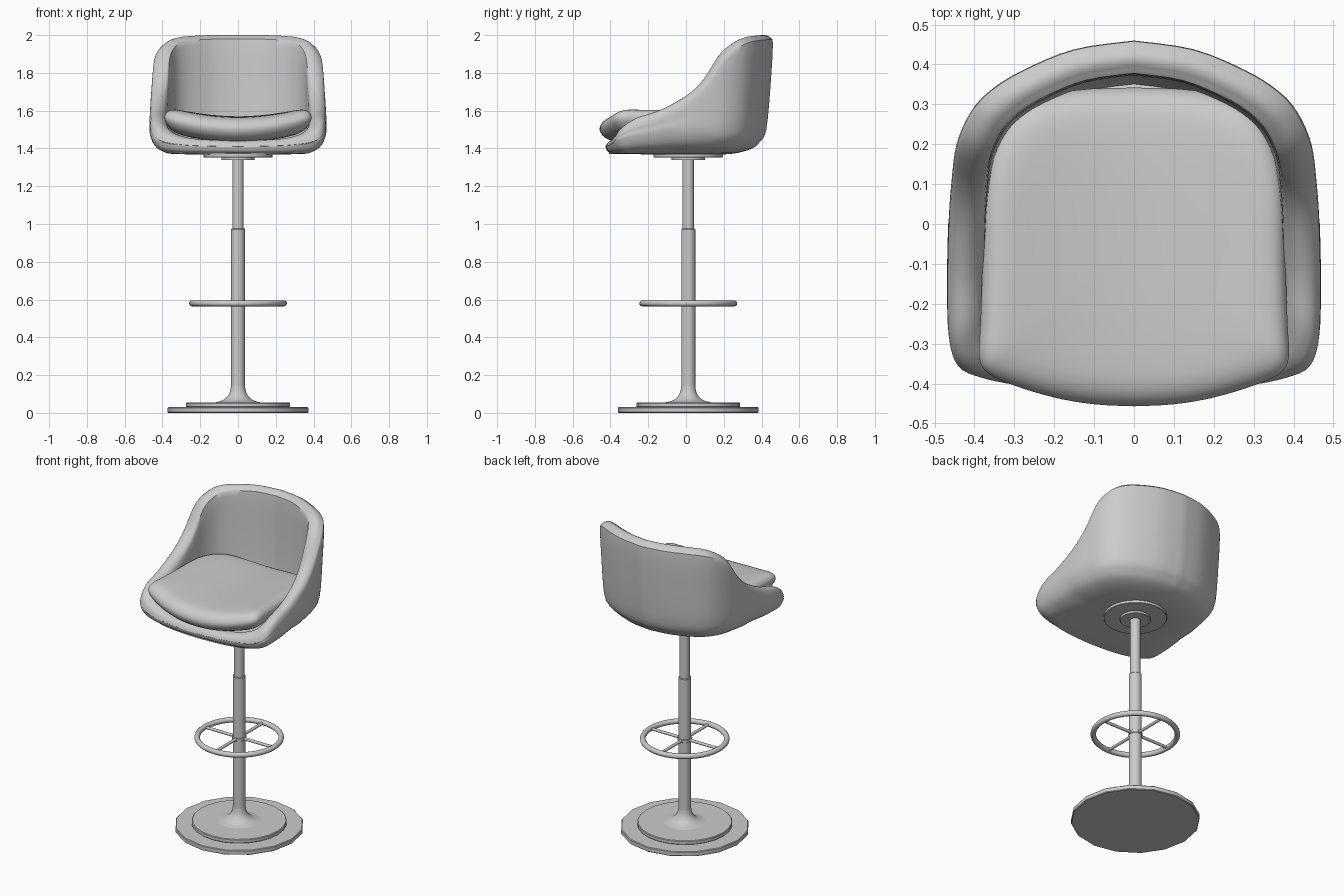
import bpy
import bmesh
import math

cube = bpy.data.objects.get("Cube")
if cube:
    bpy.data.objects.remove(cube, do_unlink=True)

grey = bpy.data.materials.new("light_grey")
grey.use_nodes = True
colour = (0.6, 0.6, 0.6, 1)
grey.diffuse_color = colour
grey.node_tree.nodes["Principled BSDF"].inputs["Base Color"].default_value = colour

POST_Y = 0.012
SHELL_Z = 1.37
CUSHION_Z = 1.435


def finish(obj, name, angle=35):
    obj.name = name
    obj.data.materials.append(grey)
    bpy.ops.object.select_all(action="DESELECT")
    obj.select_set(True)
    bpy.context.view_layer.objects.active = obj
    bpy.ops.object.shade_smooth_by_angle(angle=math.radians(angle))
    return obj


def smooth_path(points, steps):
    """Catmull-Rom curve through the points."""
    result = []
    last = len(points) - 1
    for i in range(last):
        a, b, c, d = (points[max(0, min(last, i + k))] for k in (-1, 0, 1, 2))
        for s in range(steps):
            t = s / steps
            result.append(tuple(
                q + 0.5 * t * (r - p + t * (2 * p - 5 * q + 4 * r - s4 + t * (3 * (q - r) + s4 - p)))
                for p, q, r, s4 in zip(a, b, c, d)))
    result.append(tuple(points[-1]))
    return result


def bridge(name, rings, angle=35):
    """Skin closed rings of equal length and cap both ends."""
    bm = bmesh.new()
    loops = [[bm.verts.new(p) for p in ring] for ring in rings]
    n = len(loops[0])
    for low, high in zip(loops, loops[1:]):
        for i in range(n):
            j = (i + 1) % n
            bm.faces.new((low[i], low[j], high[j], high[i]))
    bm.faces.new(loops[0])
    bm.faces.new(loops[-1])
    bmesh.ops.recalc_face_normals(bm, faces=bm.faces)
    mesh = bpy.data.meshes.new(name)
    bm.to_mesh(mesh)
    bm.free()
    obj = bpy.data.objects.new(name, mesh)
    bpy.context.collection.objects.link(obj)
    return finish(obj, name, angle)


def loft(name, half, section, centre_y, radius, lift):
    """Sweep a section (inset, height) around a mirrored half outline."""
    right = smooth_path(half, 4)
    outline = right + [(-p[0],) + p[1:] for p in right[-2:0:-1]]
    columns = []
    for p in outline:
        column = []
        for inset, z in smooth_path(section(p), 3):
            k = max(0.01, 1 - inset / radius)
            x, y = p[0] * k, centre_y + (p[1] - centre_y) * k
            column.append((x, y, z + lift * x * x))
        columns.append(column)
    return bridge(name, list(zip(*columns)))


def lathe(name, profile, segments):
    rings = []
    for r, z in profile:
        rings.append([(r * math.cos(math.tau * i / segments),
                       POST_Y + r * math.sin(math.tau * i / segments), z)
                      for i in range(segments)])
    return bridge(name, rings)


def disc(name, r, z0, z1, segments, bevel):
    return lathe(name, [(r - bevel, z0), (r, z0 + bevel), (r, z1 - bevel), (r - bevel, z1)], segments)


# Bucket shell: outline x, y and rim height, from front centre to back centre
rim = [(0, -.425, 1.44), (.15, -.42, 1.445), (.28, -.405, 1.455), (.38, -.385, 1.48),
       (.44, -.355, 1.52), (.463, -.28, 1.565), (.467, -.15, 1.605), (.464, 0, 1.68),
       (.458, .1, 1.765), (.445, .2, 1.9), (.41, .28, 1.96), (.36, .335, 1.985),
       (.28, .385, 1.995), (.15, .438, 2), (0, .46, 2)]


def shell_section(p):
    h = p[2] - SHELL_Z
    r = min(.13, .5 * h)          # lower corner
    c = min(.05, .4 * h)          # rounded rim
    lean = .1 * max(0, p[1])
    floor = min(.05, .5 * h)
    points = [(.4, 0), (1.5 * r + lean, 0), (.6 * r + lean, .2 * r), (.2 * r + lean, .5 * r),
              (.8 * lean, r), (.3 * lean, (r + h - c) / 2), (0, h - c), (.013, h - .3 * c),
              (.045, h), (.077, h - .3 * c), (.09, h - c), (.095, (floor + h - c) / 2 + .01),
              (.11, floor + .1 * r), (.16, floor), (.45, floor)]
    return [(d, SHELL_Z + z) for d, z in points]


loft("seat_shell", rim, shell_section, .02, .465, 0)

# Seat cushion, dished across its width
pad = [(0, -.457), (.1, -.452), (.2, -.435), (.3, -.405), (.365, -.375), (.388, -.335),
       (.385, -.25), (.38, -.1), (.378, .05), (.365, .15), (.33, .24), (.27, .3),
       (.15, .335), (0, .342)]


def pad_section(p):
    points = [(.39, 0), (.25, 0), (.1, 0), (.03, .02), (0, .062), (.012, .1),
              (.05, .124), (.12, .132), (.25, .135), (.39, .135)]
    return [(d, CUSHION_Z + z) for d, z in points]


loft("seat_cushion", pad, pad_section, -.05, .4, .4)

# Base plates and flared foot of the post
disc("base_plate", .373, 0, .03, 16, .004)
disc("upper_base_plate", .275, .03, .055, 24, .004)
flare = [(.13, .054), (.1, .06), (.075, .07), (.055, .088), (.043, .11), (.037, .14)]
lathe("post_flare", smooth_path(flare, 3), 32)

# Telescopic post
disc("lower_post", .037, .1, .975, 32, .003)
disc("upper_post", .03, .95, 1.35, 32, .001)

# Mounting plates below the seat
disc("small_mount_plate", .088, 1.338, 1.354, 32, .002)
disc("large_mount_plate", .183, 1.352, 1.38, 32, .002)

# Footrest ring, hub and spokes
bpy.ops.mesh.primitive_torus_add(location=(0, POST_Y, .58), major_radius=.243, minor_radius=.016,
                                 major_segments=48, minor_segments=12)
finish(bpy.context.object, "footrest_ring", 60)
disc("footrest_hub", .041, .57, .59, 32, .002)
for i, side in enumerate(("left", "back", "right", "front")):
    a = i * math.pi / 2
    bpy.ops.mesh.primitive_cylinder_add(
        vertices=12, radius=.009, depth=.21,
        location=(.135 * math.cos(a), POST_Y + .135 * math.sin(a), .58),
        rotation=(0, math.pi / 2, a))
    finish(bpy.context.object, "footrest_spoke_" + side)
